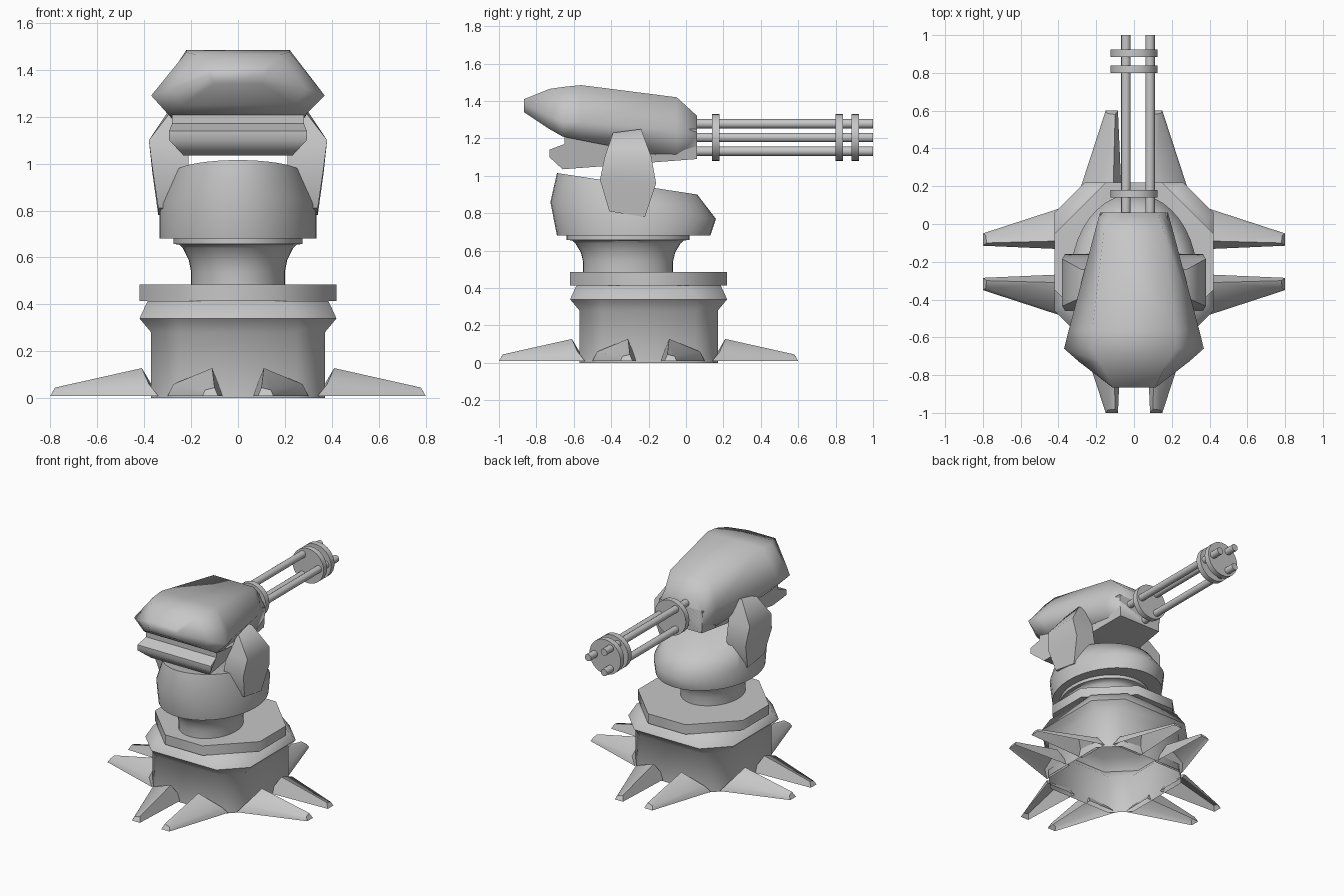
import bpy, bmesh
from math import radians, cos, sin, pi
from mathutils import Matrix, Vector

cube = bpy.data.objects.get("Cube")
if cube:
    bpy.data.objects.remove(cube, do_unlink=True)

grey = bpy.data.materials.new("plain grey")
grey.use_nodes = True
COLOUR = (0.57, 0.57, 0.57, 1)
grey.diffuse_color = COLOUR
grey.node_tree.nodes["Principled BSDF"].inputs["Base Color"].default_value = COLOUR


def loft(name, rings, smooth=50, hollow=False):
    """Skin a row of closed rings and cap both ends; hollow removes the underside."""
    bm = bmesh.new()
    rows = [[bm.verts.new(p) for p in ring] for ring in rings]
    count = len(rows[0])
    for low, high in zip(rows, rows[1:]):
        for i in range(count):
            j = (i + 1) % count
            bm.faces.new((low[i], low[j], high[j], high[i]))
    bm.faces.new(rows[0])
    bm.faces.new(rows[-1])
    bmesh.ops.recalc_face_normals(bm, faces=bm.faces)
    if hollow:
        under = [f for f in bm.faces if f.normal.z < -0.9]
        bmesh.ops.delete(bm, geom=under, context='FACES')
    mesh = bpy.data.meshes.new(name)
    bm.to_mesh(mesh)
    bm.free()
    mesh.materials.append(grey)
    obj = bpy.data.objects.new(name, mesh)
    bpy.context.collection.objects.link(obj)
    bpy.ops.object.select_all(action='DESELECT')
    obj.select_set(True)
    bpy.context.view_layer.objects.active = obj
    bpy.ops.object.shade_smooth_by_angle(angle=radians(smooth))


BASE_Y = -0.2


def octagon(half, cut, z):
    """Square ring with cut corners around the base centre."""
    s = half - cut
    pts = [(half, -s), (half, s), (s, half), (-s, half),
           (-half, s), (-half, -s), (-s, -half), (s, -half)]
    return [(x, y + BASE_Y, z) for x, y in pts]


def oval(rx, back, front, z_back, z_front, n=40):
    """Oval ring from y=front to y=back, tilted between two heights."""
    ring = []
    for i in range(n):
        a = 2 * pi * i / n
        t = (1 + sin(a)) / 2
        ring.append((rx * cos(a), front + (back - front) * t,
                     z_front + (z_back - z_front) * t))
    return ring


def rod(name, x, z, radius, y0, y1, n):
    """Round bar along y."""
    rings = [[(x + radius * cos(2 * pi * i / n), y, z + radius * sin(2 * pi * i / n))
              for i in range(n)] for y in (y0, y1)]
    loft(name, rings, 35)


# Hollow base block with flared shoulder, and the plate on top
loft("base_block", [octagon(0.37, 0.12, 0), octagon(0.37, 0.12, 0.28),
                    octagon(0.42, 0.16, 0.34), octagon(0.385, 0.17, 0.415)],
     62, hollow=True)
loft("base_plate", [octagon(0.42, 0.27, 0.415), octagon(0.42, 0.27, 0.485)], 50)

# Ground spikes: a mirrored pair on each of the four sides
root = [(0.34, 0.065, 0.01), (0.41, 0.11, 0.128), (0.38, 0.275, 0.06), (0.34, 0.3, 0.01)]
tip = [(0.8, 0.085, 0.01), (0.78, 0.1, 0.045), (0.785, 0.14, 0.035), (0.8, 0.15, 0.01)]
for quarter in range(4):
    turn = Matrix.Translation((0, BASE_Y, 0)) @ Matrix.Rotation(quarter * pi / 2, 4, 'Z')
    for side in (1, -1):
        rings = [[turn @ Vector((u, side * v, z)) for u, v, z in ring]
                 for ring in (root, tip)]
        loft("ground_spike", rings, 50, hollow=True)

# Neck: flared oval column with a rim
neck = [(0.2, 0.48), (0.2, 0.54), (0.21, 0.59), (0.235, 0.64), (0.25, 0.655),
        (0.275, 0.657), (0.275, 0.69)]
loft("neck", [oval(r, -0.31 + r * 1.2, -0.31 - r * 1.2, z, z) for r, z in neck], 40)

# Tilted body drum
loft("body_drum", [oval(0.335, 0.13, -0.69, 0.68, 0.68),
                   oval(0.335, 0.16, -0.725, 0.77, 0.86),
                   oval(0.275, 0.06, -0.69, 0.9, 1.015)], 60)

# Side arms holding the head: (front z, back z, inner x, outer x, front y, back y)
arm = [(0.81, 0.78, 0.29, 0.34, -0.41, -0.22), (0.98, 0.96, 0.21, 0.365, -0.46, -0.16),
       (1.1, 1.1, 0.21, 0.38, -0.435, -0.185), (1.23, 1.25, 0.2, 0.28, -0.39, -0.24)]
for side, label in ((1, "left_arm"), (-1, "right_arm")):
    loft(label, [[(side * a, f, zf), (side * b, f, zf), (side * b, k, zk), (side * a, k, zk)]
                 for zf, zk, a, b, f, k in arm], 62)

# Head shell: (y, then half-section of top edge, widest edge, bottom edge)
shell = [
    (0.06, (0.13, 1.32), (0.18, 1.22), (0.16, 1.09)),
    (-0.05, (0.16, 1.42), (0.21, 1.24), (0.18, 1.09)),
    (-0.56, (0.22, 1.485), (0.345, 1.29), (0.28, 1.19)),
    (-0.66, (0.22, 1.475), (0.37, 1.29), (0.29, 1.21)),
    (-0.73, (0.18, 1.465), (0.29, 1.32), (0.24, 1.25)),
    (-0.865, (0.11, 1.41), (0.115, 1.38), (0.1, 1.34)),
]
loft("head_shell", [[(x, y, z) for x, z in half] + [(-x, y, z) for x, z in half[::-1]]
                    for y, *half in shell], 75)

# Jaw: side profile swept across, tapering to the back and narrowing below
profile = [(0.06, 1.25), (-0.65, 1.24), (-0.65, 1.17), (-0.73, 1.14),
           (-0.73, 1.1), (-0.66, 1.035), (-0.2, 1.07), (0.06, 1.09)]


def jaw_side(side):
    ring = []
    for y, z in profile:
        width = 0.175 - (y - 0.06) * 0.15
        if z < 1.1:
            width -= 0.05 * (1.1 - z) / 0.065
        ring.append((side * width, y, z))
    return ring


loft("jaw", [jaw_side(-1), jaw_side(1)], 60)

# Rotary gun: three barrels through three collars
GUN_Z = 1.205
for i in range(3):
    a = i * 2 * pi / 3
    rod("gun_barrel", 0.085 * cos(a), GUN_Z + 0.085 * sin(a), 0.025, 0, 1, 16)
for y in (0.14, 0.8, 0.885):
    rod("gun_collar", 0, GUN_Z, 0.125, y, y + 0.04, 32)
